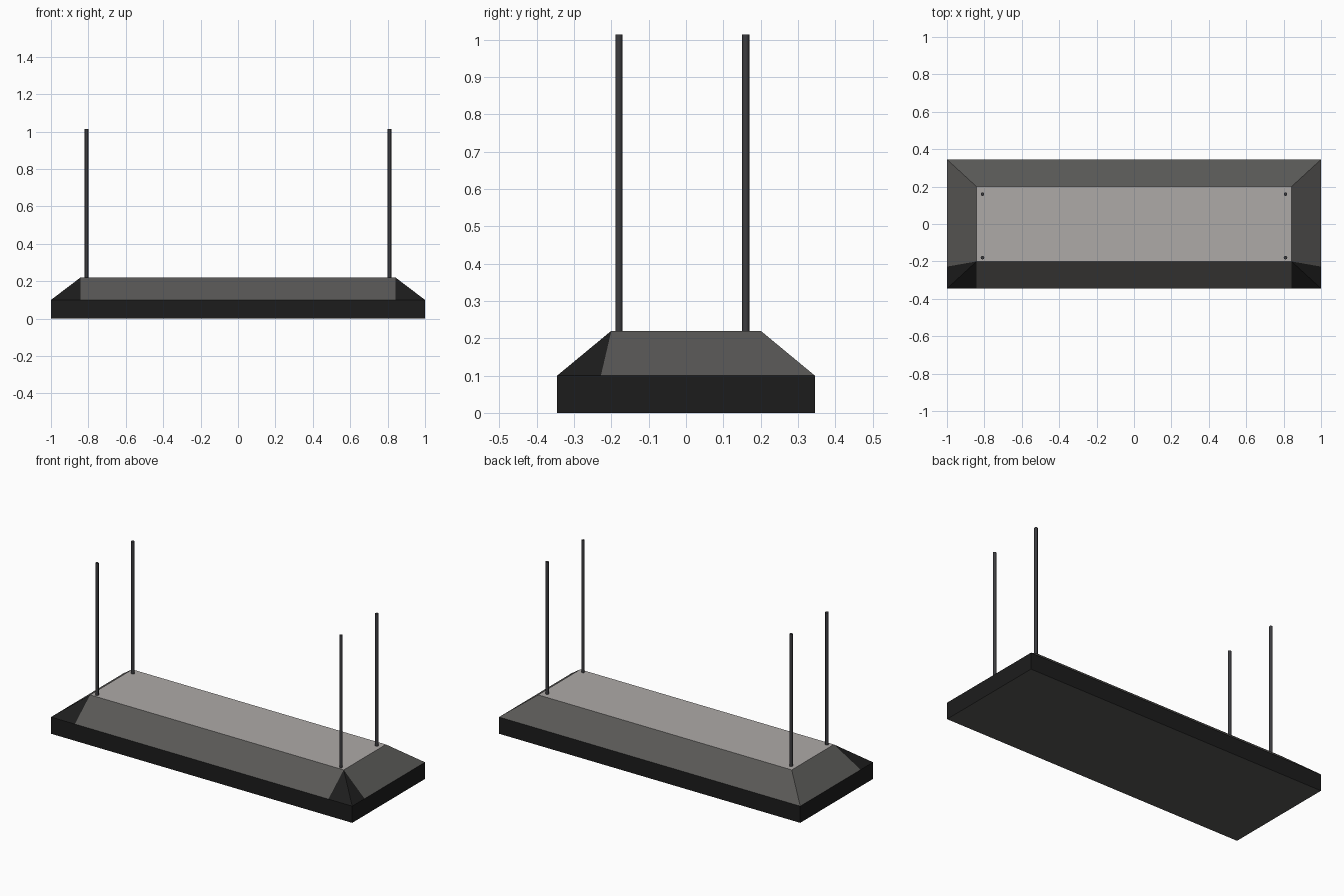
import bpy, bmesh

if "Cube" in bpy.data.objects:
    bpy.data.objects.remove(bpy.data.objects["Cube"])

def material(name, rgb):
    m = bpy.data.materials.new(name)
    m.diffuse_color = (*rgb, 1)
    m.use_nodes = True
    m.node_tree.nodes["Principled BSDF"].inputs["Base Color"].default_value = m.diffuse_color
    return m

BLACK = material("black", (0.012, 0.012, 0.012))
GREY = material("warm_grey", (0.10, 0.098, 0.093))
PALE = material("pale_grey", (0.42, 0.40, 0.39))
STEEL = material("dark_steel", (0.045, 0.045, 0.05))

X, Y, Z = 1.0, 0.345, 0.10       # rim of the base
TX, TY, TZ = 0.842, 0.20, 0.22   # upper plate
CX, CY = 0.842, 0.228            # where the dark front corners begin

# Body: a base slab and bevelled slopes rising to the upper plate
mesh = bpy.data.meshes.new("plinth")
body = bpy.data.objects.new("plinth", mesh)
bpy.context.collection.objects.link(body)
for m in (BLACK, GREY, PALE):
    mesh.materials.append(m)
bm = bmesh.new()

def ring(points, z):
    return [bm.verts.new((x, y, z)) for x, y in points]

def face(verts, mat):
    bm.faces.new(verts).material_index = mat

rim = [(-X, -Y), (-CX, -Y), (CX, -Y), (X, -Y), (X, -CY), (X, Y), (-X, Y), (-X, -CY)]
low, high = ring(rim, 0), ring(rim, Z)
top = ring([(-TX, -TY), (TX, -TY), (TX, TY), (-TX, TY)], TZ)
face(low[::-1], 1)
face(top, 2)
for i in range(8):
    j = (i + 1) % 8
    face([low[i], low[j], high[j], high[i]], 0)

# Slopes: front, right, back, left
face([high[1], high[2], top[1], top[0]], 1)
face([high[4], high[5], top[2], top[1]], 1)
face([high[5], high[6], top[3], top[2]], 1)
face([high[6], high[7], top[0], top[3]], 1)
# Dark mitred front corners
for a, b, t in ((0, 1, 0), (7, 0, 0), (2, 3, 1), (3, 4, 1)):
    face([high[a], high[b], top[t]], 0)
bmesh.ops.recalc_face_normals(bm, faces=bm.faces)
bm.to_mesh(mesh)
bm.free()

# Four upright rods
for sx, side in ((-1, "left"), (1, "right")):
    for y, end in ((-0.18, "front"), (0.16, "back")):
        bpy.ops.mesh.primitive_cylinder_add(vertices=12, radius=0.0095, depth=0.803,
                                            location=(sx * 0.81, y, 0.6115))
        rod = bpy.context.object
        rod.name = f"{end}_{side}_rod"
        rod.data.materials.append(STEEL)
        bpy.ops.object.shade_smooth_by_angle()
